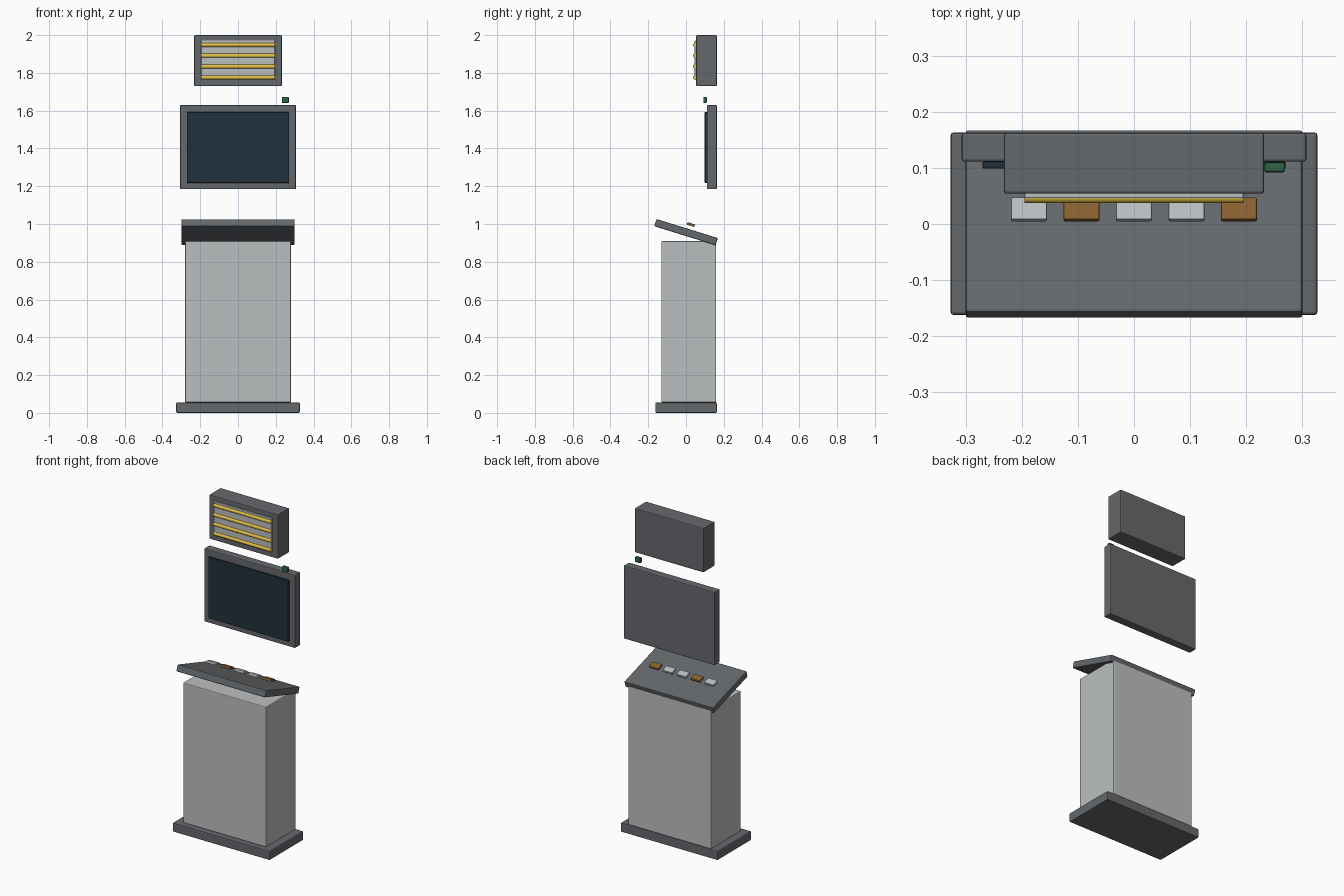
import bpy
from math import pi, sin, cos

if "Cube" in bpy.data.objects:
    bpy.data.objects.remove(bpy.data.objects["Cube"])


def material(name, rgb):
    m = bpy.data.materials.new(name)
    m.diffuse_color = (*rgb, 1)
    m.use_nodes = True
    m.node_tree.nodes["Principled BSDF"].inputs["Base Color"].default_value = m.diffuse_color
    return m


DARK = material("dark_grey", (0.13, 0.14, 0.15))
LIGHT = material("light_grey", (0.5, 0.52, 0.53))
SCREEN = material("screen_blue", (0.015, 0.03, 0.045))
YELLOW = material("lamp_yellow", (0.75, 0.52, 0.06))
ORANGE = material("button_orange", (0.25, 0.12, 0.03))
GREEN = material("sensor_green", (0.03, 0.13, 0.06))


def finish(ob, name, mat, bevel):
    ob.name = name
    ob.data.materials.append(mat)
    if bevel:
        mod = ob.modifiers.new("Bevel", 'BEVEL')
        mod.width = bevel
        mod.segments = 2
        mod.limit_method = 'ANGLE'
    return ob


def box(name, x, y, z, mat, bevel=0.005):
    """Box from (min, max) ranges on each axis."""
    bpy.ops.mesh.primitive_cube_add(size=1, location=[sum(r) / 2 for r in (x, y, z)])
    ob = bpy.context.object
    ob.scale = [r[1] - r[0] for r in (x, y, z)]
    bpy.ops.object.transform_apply(location=False, rotation=False, scale=True)
    return finish(ob, name, mat, bevel)


# Foot plate and cabinet
box("base_plate", (-0.327, 0.327), (-0.162, 0.163), (0, 0.055), DARK)
box("cabinet", (-0.28, 0.28), (-0.13, 0.16), (0.055, 0.91), LIGHT)

# Sloping console, falling towards the back
TILT = -0.3
console = box("console", (-0.3, 0.3), (-0.17, 0.17), (0.937, 0.977), DARK)
console.rotation_euler.x = TILT

# Row of buttons floating just above the console
for i in range(5):
    x = (i - 2) * 0.0935
    b = box(f"button_{i + 1}", (x - 0.032, x + 0.032), (0.005, 0.047), (0.990, 1.004),
            ORANGE if i in (1, 4) else LIGHT, 0.003)
    b.rotation_euler.x = TILT

# Monitor with its display and the small sensor above it
box("monitor_housing", (-0.307, 0.307), (0.111, 0.163), (1.184, 1.63), DARK)
box("monitor_display", (-0.27, 0.27), (0.099, 0.111), (1.218, 1.592), SCREEN, 0.002)
box("sensor", (0.232, 0.269), (0.092, 0.11), (1.641, 1.673), GREEN, 0.004)

# Lamp box with reflector panel and four tubes
box("lamp_box", (-0.232, 0.232), (0.054, 0.163), (1.73, 2.0), DARK)
box("lamp_reflector", (-0.195, 0.195), (0.046, 0.056), (1.763, 1.971), LIGHT, 0.002)
for i in range(4):
    bpy.ops.mesh.primitive_cylinder_add(vertices=24, radius=0.011, depth=0.39,
                                        location=(0, 0.048, 1.776 + i * 0.0575),
                                        rotation=(0, pi / 2, 0))
    bpy.ops.object.shade_smooth_by_angle()
    finish(bpy.context.object, f"lamp_tube_{i + 1}", YELLOW, 0)
